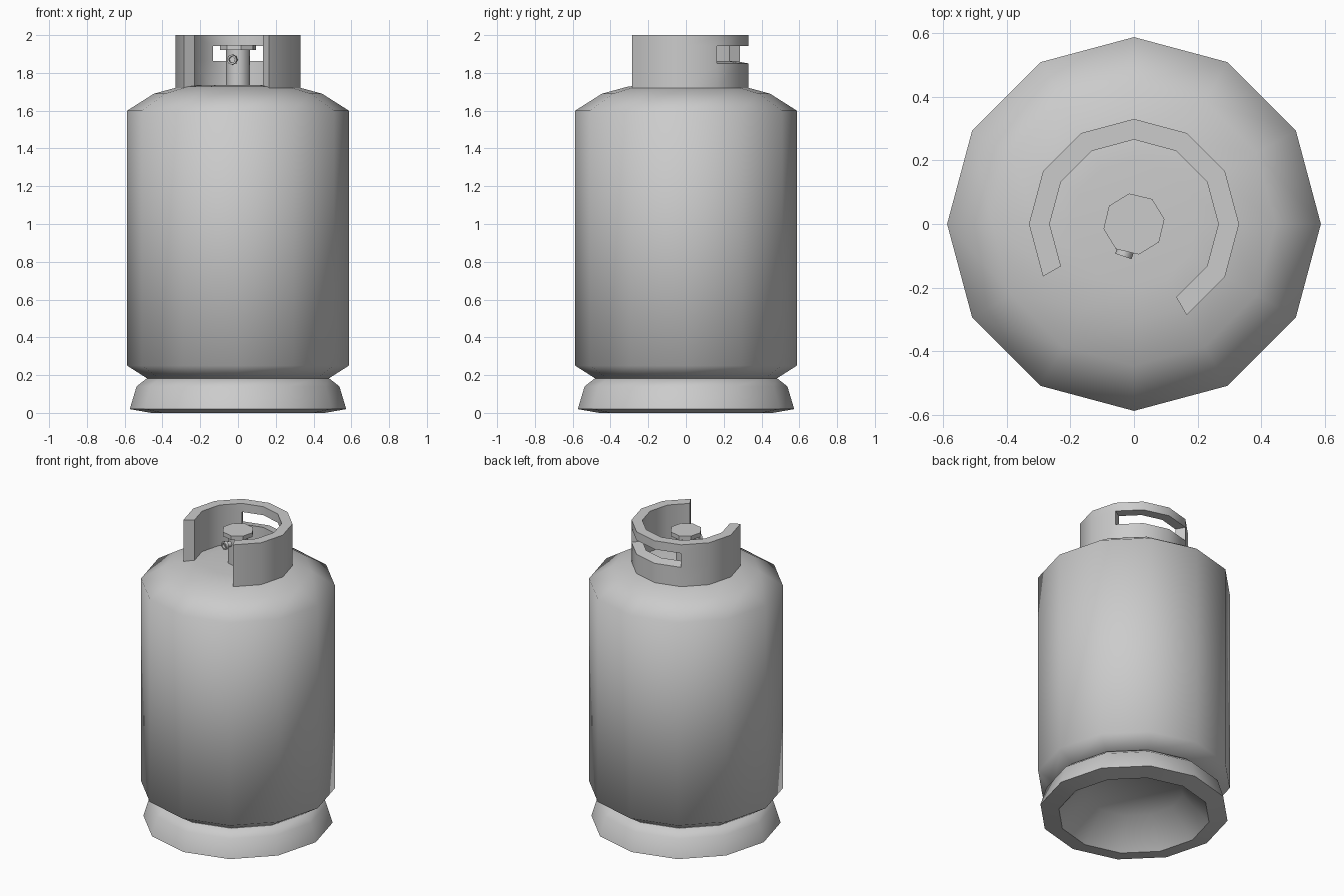
import bpy, bmesh, math
from mathutils import Matrix, Vector

if "Cube" in bpy.data.objects:
    bpy.data.objects.remove(bpy.data.objects["Cube"])

def finish(name, bm, smooth_angle):
    bmesh.ops.recalc_face_normals(bm, faces=bm.faces)
    me = bpy.data.meshes.new(name)
    bm.to_mesh(me)
    bm.free()
    ob = bpy.data.objects.new(name, me)
    bpy.context.collection.objects.link(ob)
    bpy.ops.object.select_all(action='DESELECT')
    ob.select_set(True)
    bpy.context.view_layer.objects.active = ob
    bpy.ops.object.shade_smooth_by_angle(angle=math.radians(smooth_angle))
    return ob

def lathe(name, profile, sides, smooth_angle=40, turn=0, matrix=None):
    """Revolve (radius, z) points around z; both ends are capped."""
    bm = bmesh.new()
    rings = []
    for r, z in profile:
        angles = [math.radians(turn) + math.tau * i / sides for i in range(sides)]
        rings.append([bm.verts.new((r * math.cos(a), r * math.sin(a), z)) for a in angles])
    for lo, hi in zip(rings, rings[1:]):
        for i in range(sides):
            j = (i + 1) % sides
            bm.faces.new((lo[i], lo[j], hi[j], hi[i]))
    bm.faces.new(rings[0])
    bm.faces.new(rings[-1])
    if matrix:
        bm.transform(matrix)
    return finish(name, bm, smooth_angle)

# Tank with rounded shoulders
lathe("tank_body", [(0.30, 0.172), (0.48, 0.182), (0.587, 0.25), (0.587, 1.6),
                    (0.445, 1.69), (0.305, 1.728), (0.20, 1.736)], 12, 62)

# Flared foot ring, hollow underneath
lathe("foot_ring", [(0.30, 0.17), (0.46, 0.0), (0.573, 0.02),
                    (0.537, 0.14), (0.48, 0.185)], 12, 50)

# Open handle collar: grid of cells from -60 to 210 degrees, slot cells left out
def collar():
    bm = bmesh.new()
    levels_in, levels_out = [1.72, 1.862, 1.943, 2.0], [1.72, 1.85, 1.943, 2.0]
    n = 9
    solid = {(i, k) for i in range(n) for k in range(3)} - {(i, 1) for i in range(3, 6)}
    verts = {}

    def v(i, k, s):
        if (i, k, s) not in verts:
            a = math.radians(-60 + 30 * i)
            r = 0.33 if s else 0.265
            z = (levels_out if s else levels_in)[k]
            verts[i, k, s] = bm.verts.new((r * math.cos(a), r * math.sin(a), z))
        return verts[i, k, s]

    for i, k in sorted(solid):
        for s in (0, 1):
            bm.faces.new((v(i, k, s), v(i + 1, k, s), v(i + 1, k + 1, s), v(i, k + 1, s)))
        for d in (0, 1):
            if (i + 2 * d - 1, k) not in solid:
                bm.faces.new((v(i + d, k, 0), v(i + d, k, 1), v(i + d, k + 1, 1), v(i + d, k + 1, 0)))
            if (i, k + 2 * d - 1) not in solid:
                bm.faces.new((v(i, k + d, 0), v(i, k + d, 1), v(i + 1, k + d, 1), v(i + 1, k + d, 0)))
    return finish("handle_collar", bm, 40)

collar()

# Valve stem and its hand wheel
lathe("valve_stem", [(0.065, 1.72), (0.065, 1.925)], 8, 50, 9)
lathe("valve_wheel", [(0.097, 1.92), (0.097, 1.948)], 8, 30, 9)

# Outlet nozzle with a recessed tip, pointing forward
aim = Vector((-0.31, -0.95, 0)).normalized()
place = Matrix.Translation((0, 0, 1.87)) @ aim.to_track_quat('Z', 'Y').to_matrix().to_4x4()
lathe("outlet_nozzle", [(0.018, 0.04), (0.018, 0.085), (0.027, 0.088), (0.027, 0.107),
                        (0.017, 0.107), (0.017, 0.092)], 8, 50, 0, place)
